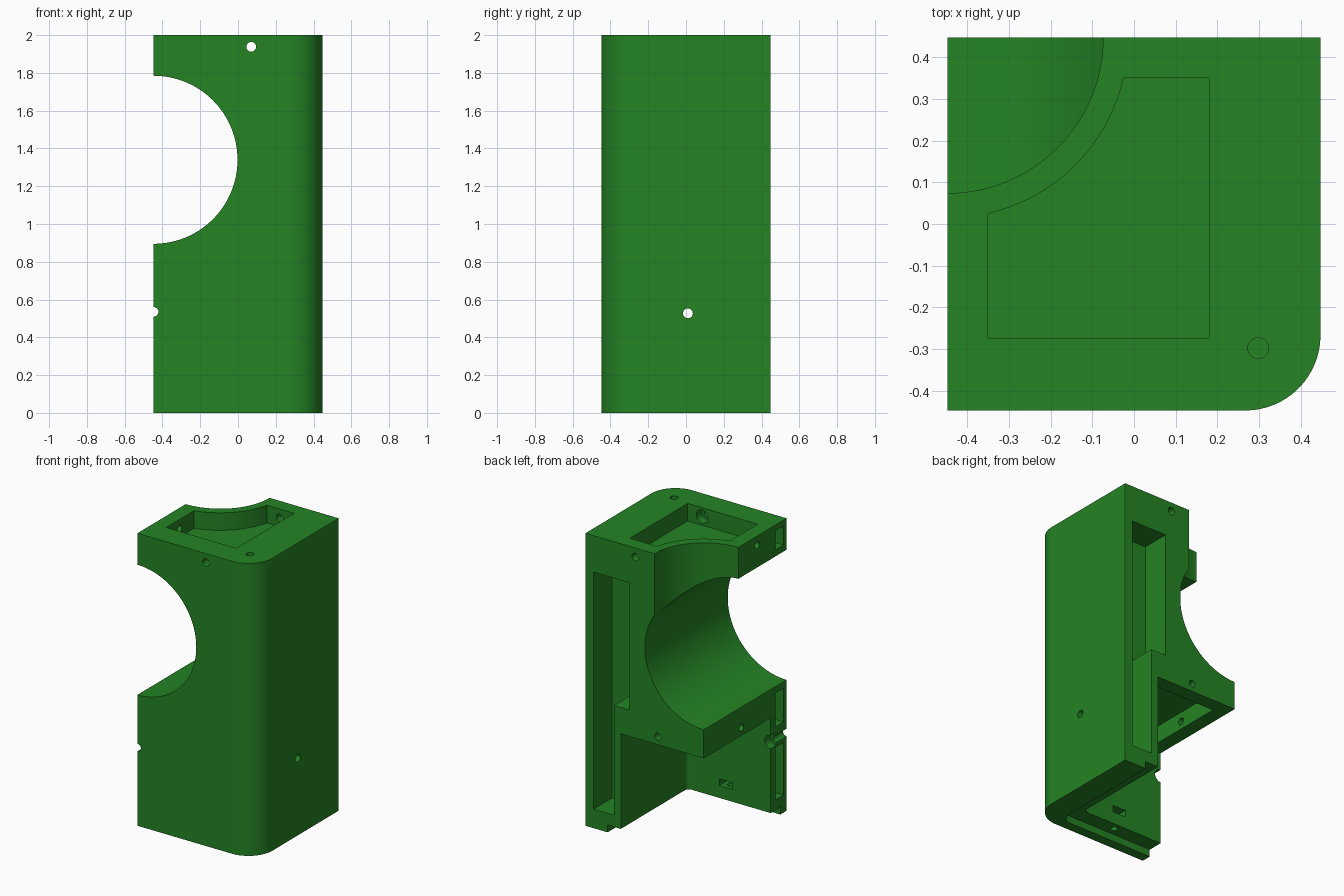
import bpy, bmesh, math
from mathutils import Matrix, Vector

if "Cube" in bpy.data.objects:
    bpy.data.objects.remove(bpy.data.objects["Cube"])

H = 0.4475                      # half width of the housing
WALL_X, WALL_Y = 0.18, -0.275   # inner faces of the right and front walls

green = bpy.data.materials.new("green plastic")
green.diffuse_color = (0.018, 0.23, 0.018, 1)
green.use_nodes = True
green.node_tree.nodes["Principled BSDF"].inputs["Base Color"].default_value = green.diffuse_color


def make_object(name, bm):
    bmesh.ops.recalc_face_normals(bm, faces=bm.faces)
    mesh = bpy.data.meshes.new(name)
    bm.to_mesh(mesh)
    bm.free()
    mesh.materials.append(green)
    ob = bpy.data.objects.new(name, mesh)
    bpy.context.collection.objects.link(ob)
    return ob


def arc(cx, cy, r, a0, a1, n=24):
    return [(cx + r * math.cos(a0 + (a1 - a0) * i / n),
             cy + r * math.sin(a0 + (a1 - a0) * i / n)) for i in range(n + 1)]


def prism(name, outline, z0, z1):
    bm = bmesh.new()
    face = bm.faces.new([bm.verts.new((x, y, z0)) for x, y in outline])
    out = bmesh.ops.extrude_face_region(bm, geom=[face])
    verts = [g for g in out["geom"] if isinstance(g, bmesh.types.BMVert)]
    bmesh.ops.translate(bm, verts=verts, vec=(0, 0, z1 - z0))
    return make_object(name, bm)


def box(name, x0, x1, y0, y1, z0, z1):
    return prism(name, [(x0, y0), (x1, y0), (x1, y1), (x0, y1)], z0, z1)


def rod(name, start, end, r, sides=32):
    a, b = Vector(start), Vector(end)
    d = b - a
    bm = bmesh.new()
    bmesh.ops.create_cone(
        bm, cap_ends=True, segments=sides, radius1=r, radius2=r, depth=d.length,
        matrix=Matrix.Translation((a + b) / 2) @ d.to_track_quat('Z', 'Y').to_matrix().to_4x4())
    return make_object(name, bm)


# Housing block with one rounded vertical corner
R = 0.18
housing = prism("housing", [(-H, -H)] + arc(H - R, -H + R, R, -math.pi / 2, 0)
                + [(H, H), (-H, H)], 0, 2)

cutters = []
add = cutters.append

# Large round openings: one front to back, one down from the top corner
add(rod("side_bore", (-H, -1, 1.34), (-H, 1, 1.34), 0.445, 128))
add(rod("top_bore", (-H, H, 1.34), (-H, H, 2.2), 0.3735, 128))

# Shallow pocket in the top, following the round corner
a0, a1 = math.atan2(-0.4225, 0.0975), math.atan2(-0.0975, 0.4225)
add(prism("top_pocket", [(-0.35, WALL_Y), (WALL_X, WALL_Y), (WALL_X, 0.35)]
          + arc(-H, H, 0.4336, a1, a0), 1.88, 2.1))

# Lower open bay with a filleted inner corner, and the pocket in its ceiling
f = 0.03
add(prism("lower_bay", [(-1, WALL_Y)] + arc(WALL_X - f, WALL_Y + f, f, -math.pi / 2, 0, 8)
          + [(WALL_X, 1), (-1, 1)], -0.1, 0.70))
add(box("ceiling_pocket", -0.35, WALL_X - 0.002, WALL_Y + 0.002, 0.35, 0.60, 0.82))

# Stepped rim along the bottom of both walls
f = 0.07
add(prism("rim_step", [(-1, -0.38)] + arc(0.28 - f, -0.38 + f, f, -math.pi / 2, 0, 10)
          + [(0.28, 1), (-1, 1)], -0.1, 0.05))

# Slots in the back face of the right wall
add(box("back_slot_upper", 0.117, 0.386, 0.25, 1, 0.88, 1.75))
add(box("back_slot_lower", 0.232, 0.386, 0.25, 1, 0.13, 0.90))

# Slots in the left face of the front wall
for z0, z1 in ((1.83, 1.96), (0.62, 0.85), (0.12, 0.48)):
    add(box("left_slot", -1, -0.30, -0.415, -0.328, z0, z1))

# Screw holes through the upper frame, with a wider seat inside the front wall
add(rod("upper_cross_hole", (0.07, -1, 1.938), (0.07, 1, 1.938), 0.026))
add(rod("upper_seat", (0.07, -0.335, 1.938), (0.07, -0.2, 1.938), 0.045))
add(rod("upper_left_hole", (-1, -0.13, 1.938), (-0.2, -0.13, 1.938), 0.024))
add(rod("top_hole", (0.298, -0.298, 1.75), (0.298, -0.298, 2.1), 0.025))

# Screw holes into the shelf frame
add(rod("shelf_back_hole", (-0.1, 0.2, 0.755), (-0.1, 1, 0.755), 0.024))
add(rod("shelf_left_hole", (-1, 0.04, 0.755), (-0.2, 0.04, 0.755), 0.024))

# Holes through the lower walls, with seats on the inside
add(rod("left_edge_hole", (-H, -1, 0.535), (-H, -0.1, 0.535), 0.026))
add(rod("left_edge_seat", (-H, -0.335, 0.535), (-H, -0.2, 0.535), 0.045))
add(rod("right_hole", (0.1, 0.01, 0.527), (1, 0.01, 0.527), 0.026))
add(rod("right_seat", (0.1, 0.01, 0.527), (0.24, 0.01, 0.527), 0.045))

# Nut slot in the front wall and its screw hole from below
add(box("nut_slot", -0.16, -0.06, -0.36, -0.2, 0.135, 0.18))
add(rod("nut_hole", (-0.11, -0.325, 0), (-0.11, -0.325, 0.16), 0.022))

for c in cutters:
    c.hide_render = True
    m = housing.modifiers.new(c.name, 'BOOLEAN')
    m.operation, m.solver, m.object = 'DIFFERENCE', 'EXACT', c

# Bake the cuts and remove the cutters
bpy.context.view_layer.update()
dg = bpy.context.evaluated_depsgraph_get()
cut_mesh = bpy.data.meshes.new_from_object(housing.evaluated_get(dg))
housing.modifiers.clear()
housing.data = cut_mesh
for c in cutters:
    bpy.data.objects.remove(c, do_unlink=True)
cut_mesh.materials.clear()
cut_mesh.materials.append(green)
for p in cut_mesh.polygons:
    p.material_index = 0

bpy.context.view_layer.objects.active = housing
housing.select_set(True)
bpy.ops.object.shade_smooth_by_angle(angle=math.radians(30))
